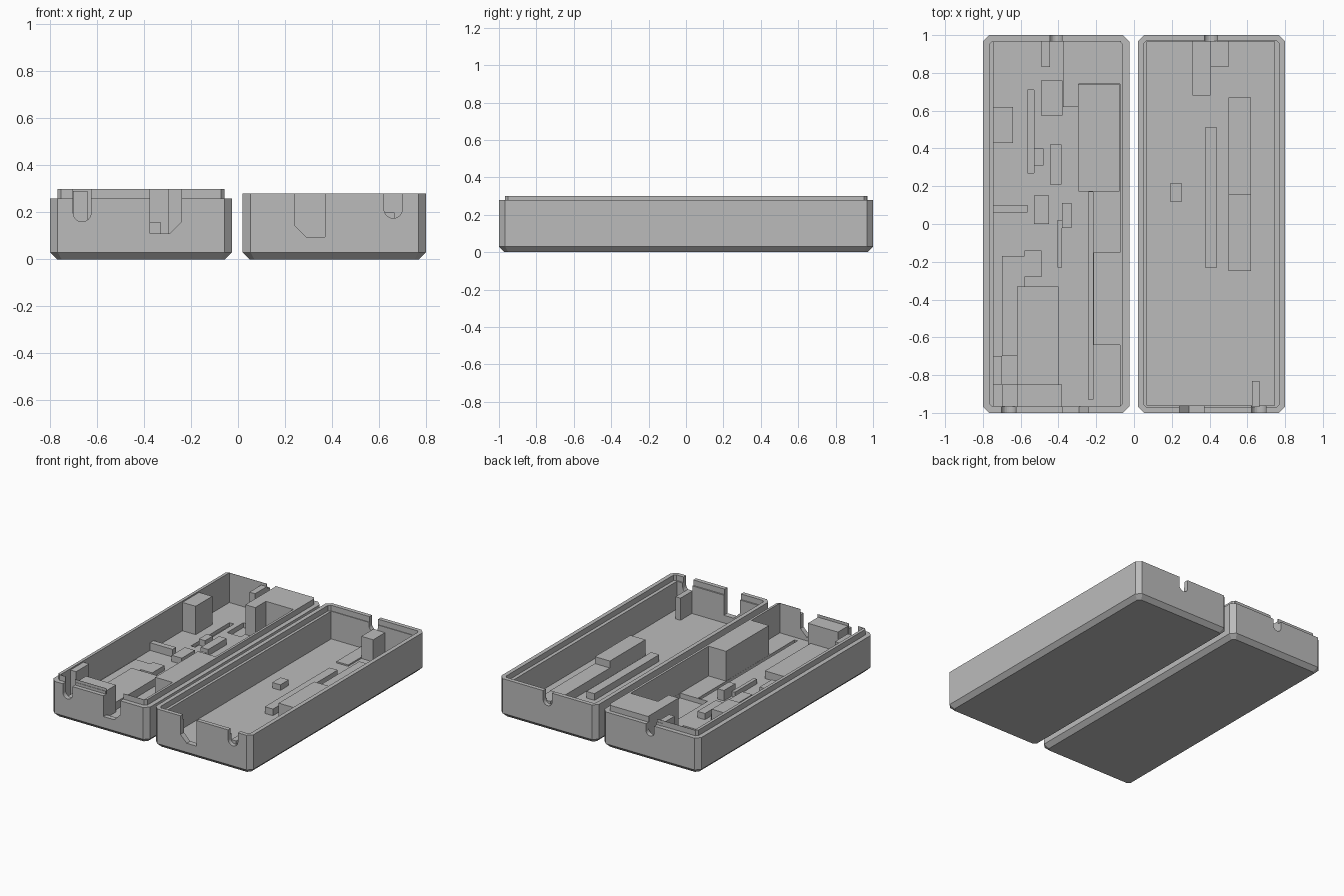
import bpy, bmesh, math

if "Cube" in bpy.data.objects:
    bpy.data.objects.remove(bpy.data.objects["Cube"])

grey = bpy.data.materials.new("plain grey")
grey.diffuse_color = (0.5, 0.5, 0.5, 1)
grey.use_nodes = True
grey.node_tree.nodes["Principled BSDF"].inputs["Base Color"].default_value = grey.diffuse_color


def finish(name, bm, cutter=False):
    bmesh.ops.recalc_face_normals(bm, faces=bm.faces[:])
    me = bpy.data.meshes.new(name)
    bm.to_mesh(me)
    bm.free()
    me.materials.append(grey)
    ob = bpy.data.objects.new(name, me)
    bpy.context.collection.objects.link(ob)
    if cutter:
        ob.hide_render = True
        ob.hide_viewport = True
    return ob


def box(name, x0, x1, y0, y1, z0, z1, cutter=False):
    bm = bmesh.new()
    bmesh.ops.create_cube(bm, size=1)
    for v in bm.verts:
        v.co = (x1 if v.co.x > 0 else x0, y1 if v.co.y > 0 else y0, z1 if v.co.z > 0 else z0)
    return finish(name, bm, cutter)


def octagon(x0, x1, y0, y1, c):
    return [(x0 + c, y0), (x1 - c, y0), (x1, y0 + c), (x1, y1 - c),
            (x1 - c, y1), (x0 + c, y1), (x0, y1 - c), (x0, y0 + c)]


def solid(name, x0, x1, levels, cutter=False):
    """Stack of chamfered rectangles; each level is (inset, height, corner cut)."""
    bm = bmesh.new()
    rings = [[bm.verts.new((x, y, z)) for x, y in octagon(x0 + i, x1 - i, -1 + i, 1 - i, c)]
             for i, z, c in levels]
    for a, b in zip(rings, rings[1:]):
        for k in range(8):
            n = (k + 1) % 8
            bm.faces.new((a[k], a[n], b[n], b[k]))
    bm.faces.new(rings[0])
    bm.faces.new(rings[-1])
    return finish(name, bm, cutter)


def slot(name, points, y0, y1):
    """Notch cutter: outline in x and z, run along y."""
    bm = bmesh.new()
    a, b = ([bm.verts.new((x, y, z)) for x, z in points] for y in (y0, y1))
    bm.faces.new(a)
    bm.faces.new(b)
    for k in range(len(points)):
        n = (k + 1) % len(points)
        bm.faces.new((a[k], a[n], b[n], b[k]))
    return finish(name, bm, True)


def u_shape(x, r, bottom):
    arc = [(x + r * math.cos(t), bottom + r + r * math.sin(t))
           for t in (math.pi + math.pi * k / 12 for k in range(13))]
    return [(x - r, 0.4)] + arc + [(x + r, 0.4)]


def cut(ob, cutters):
    for c in cutters:
        m = ob.modifiers.new(c.name, 'BOOLEAN')
        m.operation = 'DIFFERENCE'
        m.solver = 'EXACT'
        m.object = c


FRONT, BACK = (-1.05, -0.94), (0.955, 1.05)

# Left tray: shell with a raised inner lip
left = solid("left_tray", -0.8, -0.025, [(0.03, 0, 0.02), (0, 0.03, 0.033), (0, 0.26, 0.033),
                                         (0.033, 0.26, 0.015), (0.033, 0.30, 0.015)])
cut(left, [
    box("left_cavity", -0.745, -0.075, -0.965, 0.965, 0.085, 0.5, True),
    slot("left_front_round_notch", u_shape(-0.663, 0.038, 0.16), *FRONT),
    slot("left_front_port_notch", [(-0.375, 0.4), (-0.375, 0.11), (-0.29, 0.11),
                                   (-0.24, 0.16), (-0.24, 0.4)], *FRONT),
    slot("left_back_notch", u_shape(-0.413, 0.033, 0.18), *BACK),
    # floor pockets
    box("battery_pocket", -0.295, -0.076, 0.175, 0.739, 0.05, 0.2, True),
    box("jack_pocket", -0.49, -0.38, 0.575, 0.76, 0.05, 0.2, True),
    box("floor_slit", -0.565, -0.53, 0.27, 0.71, 0.06, 0.2, True),
    box("side_slit", -0.24, -0.216, -0.93, 0.17, 0.06, 0.2, True),
])

# Right tray: shell with a stepped rim that takes the lip
right = solid("right_tray", 0.02, 0.8, [(0.03, 0, 0.02), (0, 0.03, 0.033), (0, 0.28, 0.033)])
cut(right, [
    solid("rim_step", 0.02, 0.8, [(0.03, 0.24, 0.015), (0.03, 0.4, 0.015)], True),
    box("right_cavity", 0.07, 0.745, -0.96, 0.965, 0.04, 0.5, True),
    slot("right_front_port_notch", [(0.24, 0.4), (0.24, 0.145), (0.29, 0.095),
                                    (0.37, 0.095), (0.37, 0.4)], *FRONT),
    slot("right_front_round_notch", u_shape(0.66, 0.039, 0.175), *FRONT),
    slot("right_back_notch", u_shape(0.407, 0.035, 0.18), *BACK),
])

# Interior blocks: name, x range, y range, top height
LEFT_BLOCKS = [
    ("side_pillar", -0.75, -0.64, 0.43, 0.62, 0.29),
    ("inner_tall_block", -0.215, -0.07, -0.64, -0.15, 0.30),
    ("back_corner_block", -0.375, -0.07, 0.74, 0.97, 0.30),
    ("jack_post", -0.375, -0.295, 0.62, 0.76, 0.30),
    ("notch_side_post", -0.49, -0.445, 0.83, 0.97, 0.28),
    ("front_ledge", -0.62, -0.38, -0.97, -0.85, 0.28),
    ("front_side_post", -0.76, -0.70, -0.85, -0.70, 0.29),
    ("round_notch_seat", -0.70, -0.62, -0.97, -0.85, 0.15),
    ("circuit_seat", -0.62, -0.40, -0.86, -0.33, 0.14),
    ("circuit_step", -0.70, -0.58, -0.34, -0.17, 0.12),
    ("circuit_edge", -0.70, -0.62, -0.70, -0.33, 0.12),
    ("rib", -0.75, -0.565, 0.06, 0.10, 0.14),
    ("upper_bump", -0.53, -0.48, 0.31, 0.40, 0.13),
    ("middle_bump", -0.53, -0.45, 0.0, 0.15, 0.13),
    ("long_bump", -0.445, -0.385, 0.21, 0.42, 0.13),
    ("small_bump", -0.38, -0.33, -0.02, 0.11, 0.16),
    ("thin_bump", -0.405, -0.38, -0.23, 0.02, 0.12),
    ("step_bump", -0.58, -0.49, -0.28, -0.14, 0.12),
]
RIGHT_BLOCKS = [
    ("wide_rail_low", 0.50, 0.62, 0.155, 0.67, 0.105),
    ("wide_rail_high", 0.50, 0.62, -0.25, 0.155, 0.155),
    ("narrow_rail", 0.375, 0.44, -0.23, 0.51, 0.088),
    ("small_pad", 0.19, 0.255, 0.12, 0.215, 0.08),
    ("back_post", 0.405, 0.50, 0.83, 0.97, 0.20),
    ("back_plate", 0.31, 0.405, 0.68, 0.97, 0.05),
    ("front_post", 0.625, 0.665, -0.97, -0.83, 0.20),
]
for base, blocks in ((0.045, LEFT_BLOCKS), (0.03, RIGHT_BLOCKS)):
    for name, x0, x1, y0, y1, top in blocks:
        box(name, x0, x1, y0, y1, base, top)
